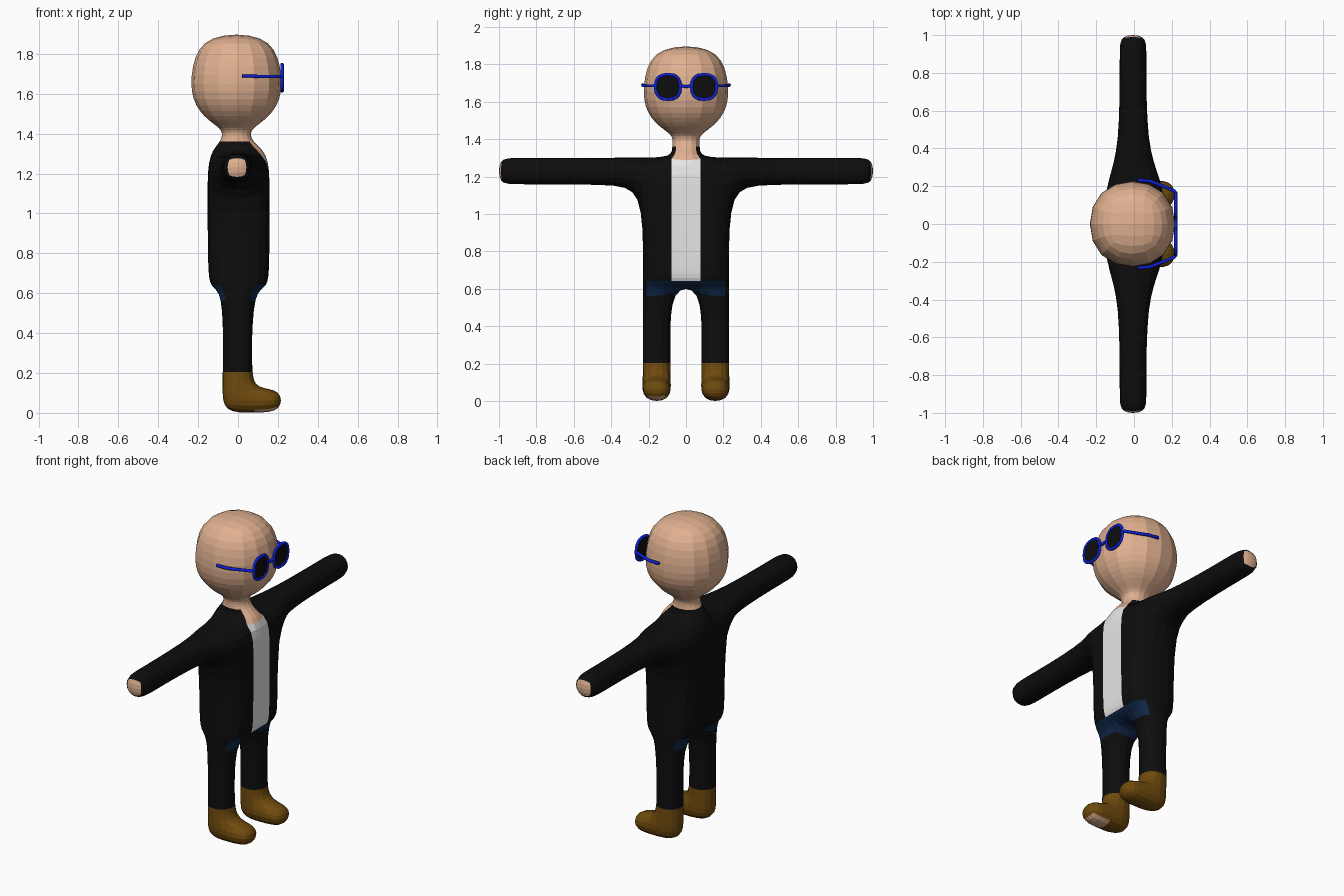
import bpy, bmesh, math

if "Cube" in bpy.data.objects:
    bpy.data.objects.remove(bpy.data.objects["Cube"])

COLOURS = {
    "skin": (0.75, 0.44, 0.28), "black_cloth": (0.004, 0.004, 0.004),
    "white_shirt": (0.8, 0.8, 0.8), "navy_cloth": (0.005, 0.02, 0.065),
    "brown_leather": (0.16, 0.07, 0.004), "blue_frame": (0.004, 0.015, 0.75),
}
MATS = {}
for name, rgb in COLOURS.items():
    MATS[name] = bpy.data.materials.new(name)
    MATS[name].diffuse_color = (*rgb, 1)
SKIN, BLACK, WHITE, NAVY, BROWN = range(5)

bm = bmesh.new()


def quad(verts, mat):
    f = bm.faces.new(verts)
    f.material_index = mat


def loft(ring, steps, cap=None):
    """Extend a four-sided ring through (corners, colours of the 4 sides)."""
    for corners, mats in steps:
        new = [bm.verts.new(c) for c in corners]
        for i in range(4):
            j = (i + 1) % 4
            if mats[i] is not None:
                quad((ring[i], ring[j], new[j], new[i]), mats[i])
        ring = new
        yield ring
    if cap is not None:
        quad(ring, cap)


def flat_rect(x0, x1, y0, y1, z):
    return [(x0, y0, z), (x1, y0, z), (x1, y1, z), (x0, y1, z)]


# Torso: rows of eight points, three columns wide
COLS = (-0.237, -0.077, 0.077, 0.237)
ROWS = [(0.61, -0.085, 0.085), (0.63, -0.14, 0.148), (0.72, -0.152, 0.158),
        (1.13, -0.152, 0.158), (1.31, -0.152, 0.158)]
back = [[bm.verts.new((xb, y, z)) for y in COLS] for z, xb, xf in ROWS]
front = [[bm.verts.new((xf, y, z)) for y in COLS] for z, xb, xf in ROWS]
for r in range(4):
    for c in range(3):
        fm = NAVY if r == 0 else WHITE if c == 1 else BLACK
        quad((front[r][c], front[r][c + 1], front[r + 1][c + 1], front[r + 1][c]), fm)
        quad((back[r][c], back[r][c + 1], back[r + 1][c + 1], back[r + 1][c]),
             NAVY if r == 0 else BLACK)
    if r < 3:
        for c in (0, 3):
            quad((front[r][c], back[r][c], back[r + 1][c], front[r + 1][c]), BLACK)
# Crotch and shoulder tops
quad((back[0][1], front[0][1], front[0][2], back[0][2]), NAVY)
for c in (0, 2):
    quad((back[4][c], front[4][c], front[4][c + 1], back[4][c + 1]), BLACK)

# Arms with bare fingertips
for s, c in ((-1, 0), (1, 3)):
    start = [back[3][c], front[3][c], front[4][c], back[4][c]]
    steps = []
    for y in (0.40, 0.92, 1.007):
        a = 0.077
        steps.append(([(-a - 0.005, s * y, 1.153), (a - 0.005, s * y, 1.153),
                       (a - 0.005, s * y, 1.307), (-a - 0.005, s * y, 1.307)], [BLACK] * 4))
    list(loft(start, steps, SKIN))

# Legs and shoes
for c in (0, 2):
    y0, y1 = COLS[c], COLS[c + 1]
    start = [back[0][c], front[0][c], front[0][c + 1], back[0][c + 1]]
    steps = [(flat_rect(-0.08, 0.074, y0, y1, 0.30), [BLACK] * 4),
             (flat_rect(-0.084, 0.08, y0, y1, 0.20), [BLACK] * 4),
             (flat_rect(-0.084, 0.09, y0, y1, 0.125), [BROWN] * 4),
             (flat_rect(-0.084, 0.09, y0, y1, -0.005), [BROWN, None, BROWN, BROWN])]
    rings = list(loft(start, steps, BROWN))
    up, low = rings[2], rings[3]
    toe = [(0.226, y0, 0.0), (0.226, y1, 0.0), (0.226, y1, 0.125), (0.226, y0, 0.125)]
    sole = SKIN if c == 0 else BROWN
    list(loft([low[1], low[2], up[2], up[1]], [(toe, [sole, BROWN, BROWN, BROWN])], BROWN))

# Neck and head
start = [back[4][1], front[4][1], front[4][2], back[4][2]]
steps = []
for k, (z, h) in enumerate([(1.36, 0.083), (1.42, 0.07), (1.46, 0.15), (1.56, 0.25),
                            (1.74, 0.25), (1.91, 0.17)]):
    mats = [BLACK, SKIN, BLACK, BLACK] if k == 0 else [SKIN] * 4
    steps.append((flat_rect(-0.008 - h, -0.008 + h, -h, h, z), mats))
list(loft(start, steps, SKIN))

bmesh.ops.recalc_face_normals(bm, faces=bm.faces)
mesh = bpy.data.meshes.new("body")
bm.to_mesh(mesh)
bm.free()
for n in ("skin", "black_cloth", "white_shirt", "navy_cloth", "brown_leather"):
    mesh.materials.append(MATS[n])
body = bpy.data.objects.new("body", mesh)
bpy.context.collection.objects.link(body)
sub = body.modifiers.new("rounding", "SUBSURF")
sub.levels = sub.render_levels = 2


# Glasses
def wire(name, points, closed=False, radius=0.009):
    cu = bpy.data.curves.new(name, "CURVE")
    cu.dimensions = "3D"
    cu.bevel_depth = radius
    cu.bevel_resolution = 1
    cu.use_fill_caps = True
    sp = cu.splines.new("POLY")
    sp.points.add(len(points) - 1)
    for p, co in zip(sp.points, points):
        p.co = (*co, 1)
    sp.use_cyclic_u = closed
    cu.materials.append(MATS["blue_frame"])
    bpy.context.collection.objects.link(bpy.data.objects.new(name, cu))


def outline(cy, ry, rz, x, n=20):
    pts = []
    for i in range(n):
        t = 2 * math.pi * i / n
        c, s = math.cos(t), math.sin(t)
        pts.append((x, cy + ry * math.copysign(abs(c) ** 0.8, c),
                    1.68 + rz * math.copysign(abs(s) ** 0.8, s)))
    return pts


for s, side in ((-1, "right"), (1, "left")):
    wire(side + "_rim", outline(s * 0.097, 0.067, 0.067, 0.221), True)
    wire(side + "_temple", [(0.221, s * 0.164, 1.686), (0.212, s * 0.176, 1.686),
                            (0.13, s * 0.21, 1.686), (0.08, s * 0.228, 1.688),
                            (0.02, s * 0.232, 1.69)])
    lens_bm = bmesh.new()
    lens_bm.faces.new([lens_bm.verts.new(p) for p in outline(s * 0.097, 0.065, 0.065, 0.221)])
    lens_mesh = bpy.data.meshes.new(side + "_lens")
    lens_bm.to_mesh(lens_mesh)
    lens_bm.free()
    lens_mesh.materials.append(MATS["black_cloth"])
    lens = bpy.data.objects.new(side + "_lens", lens_mesh)
    bpy.context.collection.objects.link(lens)
    thick = lens.modifiers.new("thickness", "SOLIDIFY")
    thick.thickness = 0.006
    thick.offset = 0
wire("bridge", [(0.221, -0.032, 1.686), (0.221, 0, 1.682), (0.221, 0.032, 1.686)])

for m in bpy.data.materials:
    if m.users and not m.is_grease_pencil:
        m.use_nodes = True
        m.node_tree.nodes["Principled BSDF"].inputs["Base Color"].default_value = m.diffuse_color
